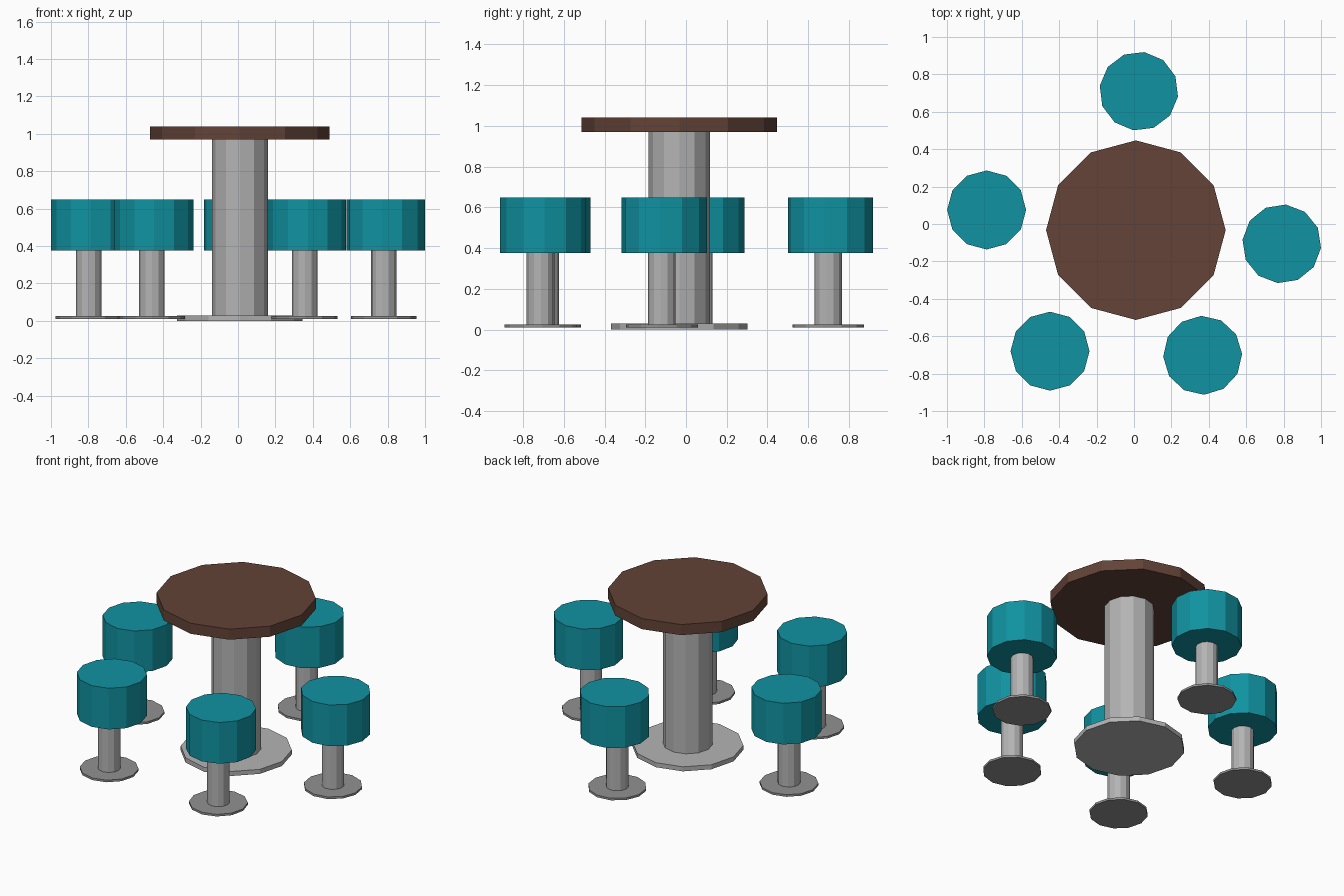
import bpy, bmesh, math

if "Cube" in bpy.data.objects:
    bpy.data.objects.remove(bpy.data.objects["Cube"])


def srgb(r, g, b):
    f = lambda c: c / 12.92 if c <= 0.04045 else ((c + 0.055) / 1.055) ** 2.4
    return tuple(f(c / 255) for c in (r, g, b)) + (1.0,)


def material(name, *rgb):
    m = bpy.data.materials.new(name)
    m.diffuse_color = srgb(*rgb)
    m.use_nodes = True
    m.node_tree.nodes["Principled BSDF"].inputs["Base Color"].default_value = m.diffuse_color
    return m


teal = material("teal", 16, 147, 161)
brown = material("brown", 99, 67, 55)
light_grey = material("light grey", 180, 180, 180)
dark_grey = material("dark grey", 145, 145, 145)


def disc(name, x, y, radius, z0, z1, mat, turn=0.0, sides=12):
    """Flat-shaded twelve-sided prism with a vertex at angle `turn`."""
    bm = bmesh.new()
    verts = []
    for i in range(sides):
        a = math.radians(turn + i * 360 / sides)
        verts.append(bm.verts.new((radius * math.cos(a), radius * math.sin(a), z0)))
    face = bm.faces.new(verts)
    out = bmesh.ops.extrude_face_region(bm, geom=[face], use_keep_orig=True)
    moved = [v for v in out["geom"] if isinstance(v, bmesh.types.BMVert)]
    bmesh.ops.translate(bm, verts=moved, vec=(0, 0, z1 - z0))
    bmesh.ops.recalc_face_normals(bm, faces=bm.faces)
    mesh = bpy.data.meshes.new(name)
    bm.to_mesh(mesh)
    bm.free()
    mesh.materials.append(mat)
    ob = bpy.data.objects.new(name, mesh)
    ob.location = (x, y, 0)
    bpy.context.collection.objects.link(ob)


# Table
TX, TY = 0.01, -0.033
disc("table_base", TX, TY, 0.335, 0.0, 0.03, light_grey)
disc("table_column", TX, TY, 0.15, 0.03, 0.97, light_grey)
disc("table_top", TX, TY, 0.48, 0.97, 1.04, brown)

# Stools: seat centre x, y and rotation; the stem sits slightly off centre
stools = [(-0.788, 0.075, 0), (-0.449, -0.68, 0), (0.367, -0.702, 2),
          (0.79, -0.106, -6), (0.026, 0.71, -8)]
for n, (x, y, turn) in enumerate(stools, 1):
    sx, sy = x - 0.011, y - 0.012
    disc(f"stool_base_{n}", sx, sy, 0.177, 0.011, 0.025, dark_grey, turn)
    disc(f"stool_stem_{n}", sx, sy, 0.068, 0.025, 0.375, light_grey, turn)
    disc(f"stool_seat_{n}", x, y, 0.211, 0.375, 0.648, teal, turn)
